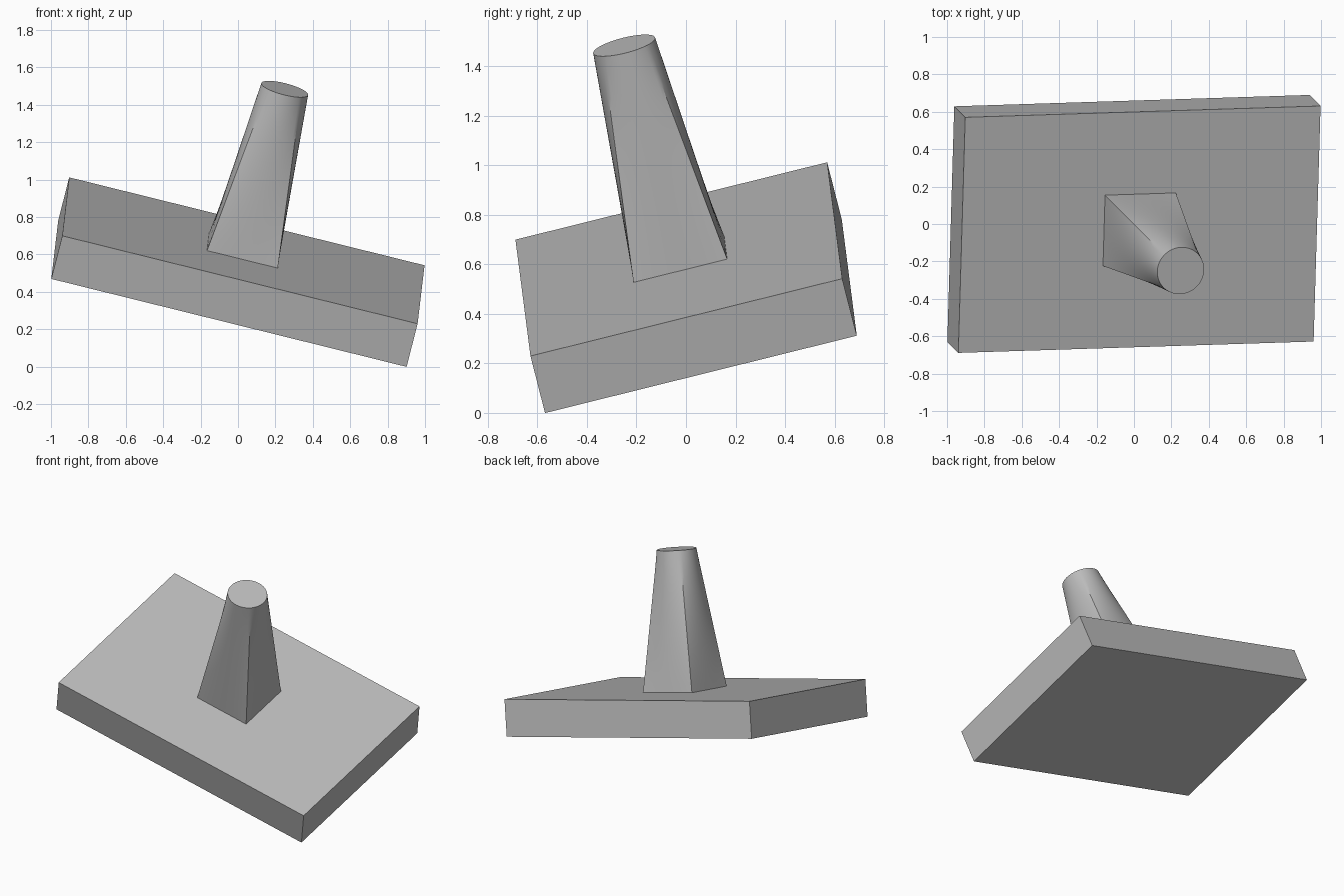
import bpy
import bmesh
from math import cos, sin, pi, radians
from mathutils import Matrix, Vector

default_cube = bpy.data.objects.get("Cube")
if default_cube:
    bpy.data.objects.remove(default_cube)

# Sizes in the tilted frame whose origin is the centre of the slab's top face
LENGTH, WIDTH, THICKNESS = 1.958, 1.298, 0.245
STEM_HALF, STEM_RADIUS, STEM_HEIGHT = 0.195, 0.129, 0.918
SIDE_STEPS, RINGS = 16, 16

across = Vector((0.970, 0.031, -0.240)).normalized()
normal = across.cross(Vector((0.031, 0.970, 0.240))).normalized()
depth = normal.cross(across)
tilt = Matrix((across, depth, normal)).transposed().to_4x4()
frame = Matrix.Translation((0.029, -0.029, 0.621)) @ tilt

grey = bpy.data.materials.new("plain grey")
grey.use_nodes = True
colour = (0.5, 0.5, 0.5, 1)
grey.diffuse_color = colour
grey.node_tree.nodes["Principled BSDF"].inputs["Base Color"].default_value = colour


def finish(name, bm, smooth=False):
    bmesh.ops.recalc_face_normals(bm, faces=bm.faces)
    bm.transform(frame)
    mesh = bpy.data.meshes.new(name)
    for face in bm.faces:
        face.smooth = smooth
    bm.to_mesh(mesh)
    bm.free()
    if smooth:
        mesh.set_sharp_from_angle(angle=radians(30))
    mesh.materials.append(grey)
    obj = bpy.data.objects.new(name, mesh)
    bpy.context.collection.objects.link(obj)
    return obj


# Slab
bm = bmesh.new()
bmesh.ops.create_cube(bm, size=1)
bm.transform(Matrix.Translation((0, 0, -THICKNESS / 2))
             @ Matrix.Diagonal((LENGTH, WIDTH, THICKNESS, 1)))
finish("base_slab", bm)

# Stem: ruled loft from a square foot to a round top
bm = bmesh.new()
pairs = []
for side in range(4):
    turn = Matrix.Rotation(side * pi / 2, 3, "Z")
    for step in range(SIDE_STEPS):
        s = step / SIDE_STEPS
        angle = -pi / 4 + s * pi / 2
        foot = turn @ Vector((STEM_HALF, STEM_HALF * (2 * s - 1), 0))
        top = turn @ Vector((STEM_RADIUS * cos(angle), STEM_RADIUS * sin(angle), STEM_HEIGHT))
        pairs.append((foot, top))

rings = [[bm.verts.new(foot.lerp(top, r / RINGS)) for foot, top in pairs]
         for r in range(RINGS + 1)]
for low, high in zip(rings, rings[1:]):
    for i in range(len(low)):
        j = (i + 1) % len(low)
        bm.faces.new((low[i], low[j], high[j], high[i]))
bm.faces.new(rings[-1])
finish("tapered_stem", bm, smooth=True)
